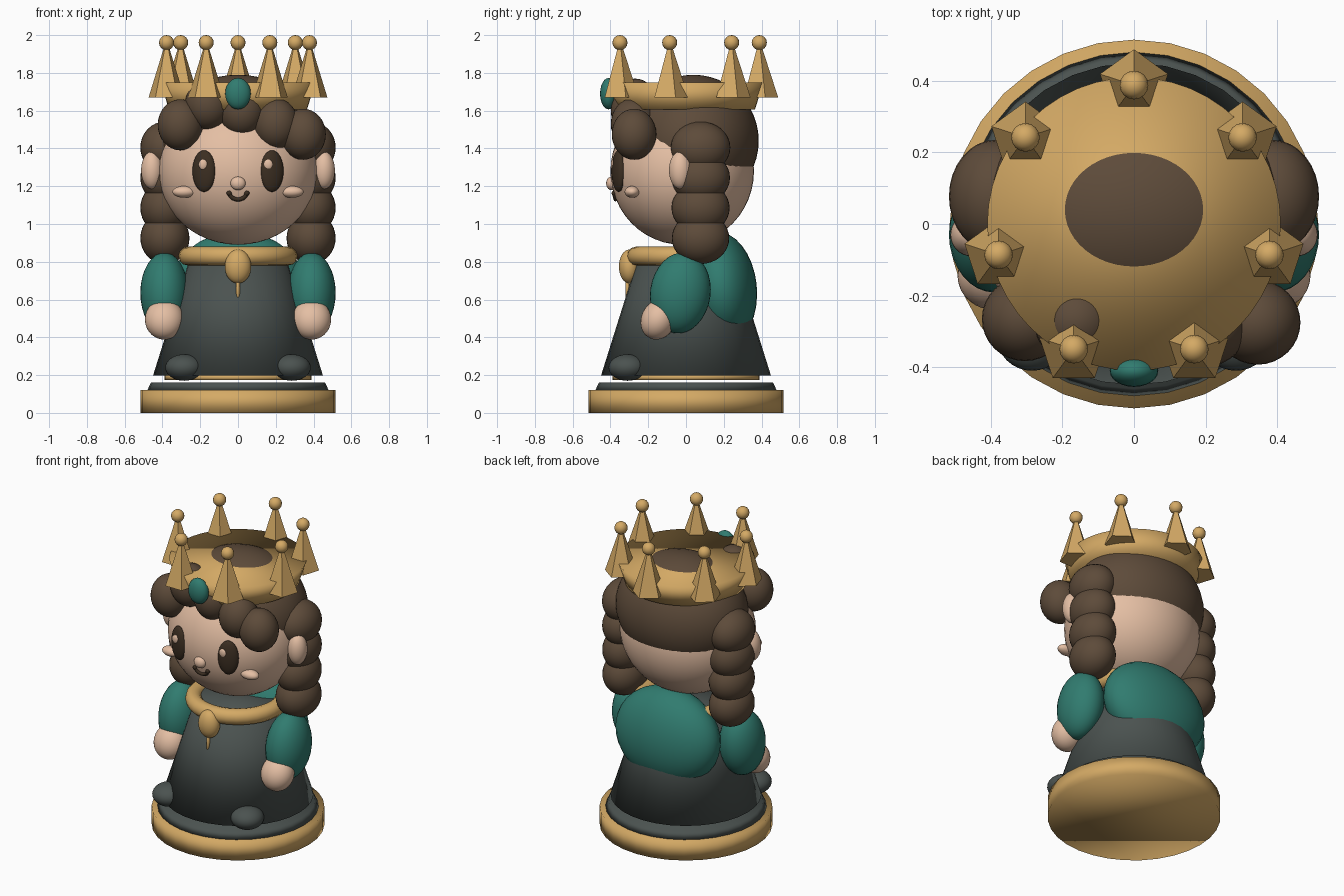
import bpy
import math
from mathutils import Vector

if "Cube" in bpy.data.objects:
    bpy.data.objects.remove(bpy.data.objects["Cube"], do_unlink=True)


def material(name, r, g, b):
    m = bpy.data.materials.new(name)
    m.use_nodes = True
    m.diffuse_color = (r, g, b, 1)
    for node in m.node_tree.nodes:
        if node.type == 'BSDF_PRINCIPLED':
            node.inputs["Base Color"].default_value = (r, g, b, 1)
    return m


gold = material("gold", 0.66, 0.40, 0.13)
teal = material("teal cloth", 0.03, 0.20, 0.16)
charcoal = material("charcoal cloth", 0.07, 0.085, 0.08)
brown = material("brown hair", 0.11, 0.07, 0.042)
skin = material("skin", 0.78, 0.52, 0.37)
dark = material("dark eye brown", 0.045, 0.028, 0.016)


def finish(name, mat, smooth=True):
    ob = bpy.context.object
    ob.name = name
    ob.data.materials.append(mat)
    if smooth:
        bpy.ops.object.shade_smooth()
    return ob


def ball(name, mat, loc, radii, tilt=(0, 0, 0), segments=32):
    bpy.ops.mesh.primitive_uv_sphere_add(
        segments=segments, ring_count=segments // 2, radius=1, location=loc,
        rotation=[math.radians(a) for a in tilt])
    bpy.context.object.scale = radii
    return finish(name, mat)


def frustum(name, mat, low, high, r_low, r_high, sides=32, xy=(0, 0), smooth=True):
    bpy.ops.mesh.primitive_cone_add(
        vertices=sides, radius1=r_low, radius2=r_high, depth=high - low,
        location=(xy[0], xy[1], (low + high) / 2))
    return finish(name, mat, smooth)


def pair(name, mat, loc, radii, tilt=(0, 0, 0)):
    for side, s in (("left", 1), ("right", -1)):
        ball(side + "_" + name, mat, (s * loc[0], loc[1], loc[2]), radii,
             (tilt[0], s * tilt[1], s * tilt[2]))


# Stand
frustum("stand", gold, 0, 0.12, 0.515, 0.515)
frustum("stand_step", charcoal, 0.12, 0.162, 0.48, 0.46)

# Dress, hem and shoe bumps
frustum("hem_lining", gold, 0.175, 0.2, 0.39, 0.39)
frustum("dress", charcoal, 0.197, 0.85, 0.45, 0.245)
pair("shoe", charcoal, (0.285, -0.31, 0.24), (0.1, 0.1, 0.07))

# Cape on the back
ball("cape", teal, (0, 0.185, 0.66), (0.36, 0.19, 0.3), (6, 0, 0))

# Collar and pendant
bpy.ops.mesh.primitive_torus_add(major_radius=0.265, minor_radius=0.05,
                                 major_segments=32, minor_segments=12,
                                 location=(0, 0, 0.83))
finish("collar", gold)
ball("pendant", gold, (0, -0.3, 0.775), (0.07, 0.055, 0.09))
frustum("pendant_rod", gold, 0.56, 0.75, 0.01, 0.01, 10, (0, -0.31))

# Arms and hands
pair("sleeve", teal, (0.39, -0.03, 0.635), (0.127, 0.16, 0.215), (-8, 0, 0))
pair("hand", skin, (0.39, -0.145, 0.495), (0.103, 0.092, 0.11), (-25, 0, 0))

# Head, ears and face
ball("head", skin, (0, -0.02, 1.28), (0.42, 0.38, 0.39), segments=48)
pair("ear", skin, (0.455, -0.03, 1.285), (0.058, 0.06, 0.1))
pair("eye", dark, (0.18, -0.357, 1.28), (0.064, 0.032, 0.11), (0, 0, 20))
for side, x in (("left", 0.16), ("right", -0.185)):
    ball(side + "_eye_glint", skin, (x, -0.386, 1.315), (0.024, 0.012, 0.028), segments=16)
ball("nose", skin, (0, -0.395, 1.215), (0.04, 0.028, 0.036), segments=20)
pair("cheek", skin, (0.285, -0.285, 1.17), (0.062, 0.04, 0.031))

# Smiling mouth
curve = bpy.data.curves.new("mouth", 'CURVE')
curve.dimensions = '3D'
curve.bevel_depth = 0.011
curve.bevel_resolution = 2
curve.use_fill_caps = True
line = curve.splines.new('POLY')
line.points.add(12)
for i, p in enumerate(line.points):
    a = math.pi * (1 + i / 12)
    p.co = (0.045 * math.cos(a), -0.381 + 0.008 * abs(math.sin(a)),
            1.165 + 0.035 * math.sin(a), 1)
mouth = bpy.data.objects.new("mouth", curve)
bpy.context.collection.objects.link(mouth)
curve.materials.append(dark)
for side, s in (("left", 1), ("right", -1)):
    ball(side + "_mouth_corner", dark, (s * 0.047, -0.38, 1.163), (0.014, 0.014, 0.014),
         segments=12)

# Hair cap, braids and fringe curls
ball("hair_cap", brown, (0, 0.04, 1.44), (0.42, 0.345, 0.35), segments=48)
for i in range(4):
    pair("braid_%d" % (i + 1), brown, (0.387, 0.077, 1.405 - 0.16 * i),
         (0.13, 0.158 - 0.002 * i, 0.137))
fringe = [(-0.305, -0.265, 1.525), (-0.16, -0.27, 1.635), (0.02, -0.28, 1.6),
          (0.2, -0.28, 1.53), (0.345, -0.275, 1.475)]
for i, loc in enumerate(fringe):
    ball("fringe_curl_%d" % (i + 1), brown, loc, (0.12, 0.118, 0.135))

# Crown with seven points, beads and a front gem
frustum("crown", gold, 1.605, 1.75, 0.365, 0.41, 48)
for i in range(7):
    a = math.pi / 2 + i * math.tau / 7
    at = Vector((math.cos(a), math.sin(a))) * 0.388
    frustum("crown_point_%d" % (i + 1), gold, 1.67, 1.96, 0.1, 0.006, 5, at, False)
    ball("crown_bead_%d" % (i + 1), gold, (at.x, at.y, 1.96), (0.04, 0.04, 0.04), segments=16)
ball("crown_gem", teal, (0, -0.41, 1.69), (0.068, 0.045, 0.083), segments=24)
